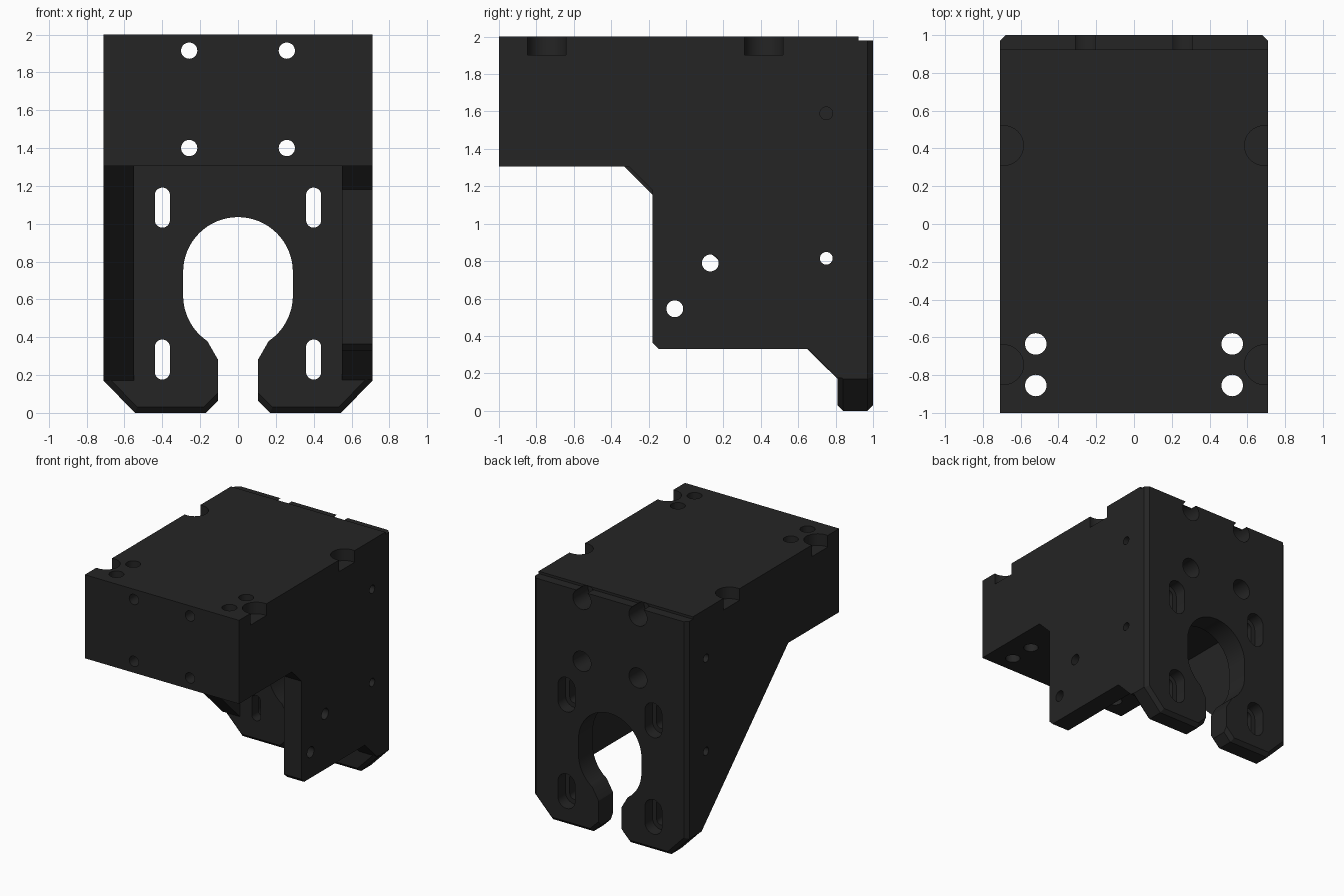
import bpy, bmesh, math
from mathutils import Matrix, Vector

if "Cube" in bpy.data.objects:
    bpy.data.objects.remove(bpy.data.objects["Cube"])

black = bpy.data.materials.new("matte black")
black.diffuse_color = (0.018, 0.018, 0.018, 1)
black.use_nodes = True
black.node_tree.nodes["Principled BSDF"].inputs["Base Color"].default_value = black.diffuse_color


def finish(bm, name):
    bmesh.ops.recalc_face_normals(bm, faces=bm.faces[:])
    me = bpy.data.meshes.new(name)
    bm.to_mesh(me)
    bm.free()
    me.materials.append(black)
    ob = bpy.data.objects.new(name, me)
    bpy.context.collection.objects.link(ob)
    return ob


def prism(name, pts, axis, a, b, bevel=None):
    """Extrude a 2D outline along an axis from a to b."""
    place = {"x": lambda u, v: (a, u, v),
             "y": lambda u, v: (u, a, v),
             "z": lambda u, v: (u, v, a)}[axis]
    direction = {"x": (1, 0, 0), "y": (0, 1, 0), "z": (0, 0, 1)}[axis]
    bm = bmesh.new()
    face = bm.faces.new([bm.verts.new(place(u, v)) for u, v in pts])
    ext = bmesh.ops.extrude_face_region(bm, geom=[face])
    moved = [g for g in ext["geom"] if isinstance(g, bmesh.types.BMVert)]
    bmesh.ops.translate(bm, verts=moved, vec=Vector(direction) * (b - a))
    bmesh.ops.recalc_face_normals(bm, faces=bm.faces[:])
    if bevel:
        # chamfer the low rim edges on both ends
        rim = [e for e in bm.edges
               if abs(e.verts[0].co.y - e.verts[1].co.y) < 1e-5
               and (e.verts[0].co.z + e.verts[1].co.z) / 2 < 0.1]
        bmesh.ops.bevel(bm, geom=rim, offset=bevel, segments=1, affect="EDGES")
    return finish(bm, name)


def rect(u0, u1, v0, v1):
    return [(u0, v0), (u1, v0), (u1, v1), (u0, v1)]


def arc(cu, cv, r, a0, a1, n):
    return [(cu + r * math.cos(math.radians(a0 + (a1 - a0) * i / n)),
             cv + r * math.sin(math.radians(a0 + (a1 - a0) * i / n)))
            for i in range(n + 1)]


def circle(cu, cv, r):
    return arc(cu, cv, r, 0, 360, 32)[:-1]


def slot(cu, cv, r, half):
    return arc(cu, cv + half, r, 0, 180, 16) + arc(cu, cv - half, r, 180, 360, 16)


def boolean(target, tool, operation):
    mod = target.modifiers.new("bool", "BOOLEAN")
    mod.operation = operation
    mod.solver = "EXACT"
    mod.object = tool
    bpy.context.view_layer.objects.active = target
    bpy.ops.object.modifier_apply(modifier=mod.name)
    bpy.data.objects.remove(tool, do_unlink=True)


# top block
body = prism("mounting_bracket", rect(-1, 1, 1.305, 2), "x", -0.71, 0.71)

# back plate with keyhole opening
half = arc(0, 0.745, 0.29, 90, 0, 16) + arc(0, 0.62, 0.29, 0, -56, 12)
half += [(0.105, 0.28), (0.105, 0.065), (0.17, 0), (0.545, 0), (0.71, 0.17), (0.71, 1.6)]
outline = half + [(-x, z) for x, z in reversed(half[1:])]
plate = prism("back_plate", outline, "y", 0.81, 1, bevel=0.03)
boolean(body, plate, "UNION")

# stepped cheek on the right
cheek = [(-0.305, 1.305), (-0.18, 1.18), (-0.18, 0.365), (-0.145, 0.33), (0.655, 0.33),
         (0.81, 0.175), (0.9, 0.175), (0.9, 1.5), (-0.305, 1.5)]
boolean(body, prism("right_cheek", cheek, "x", 0.55, 0.71), "UNION")

# triangular gusset on the left
gusset = [(-0.33, 1.305), (0.81, 0.17), (0.9, 0.17), (0.9, 1.5), (-0.33, 1.5)]
boolean(body, prism("left_gusset", gusset, "x", -0.71, -0.55), "UNION")

cuts = []
# step along the top rear edge
cuts.append((rect(0.923, 1.1, 1.98, 2.1), "x", -0.8, 0.8))
for s in (-1, 1):
    # rear vertical chamfers
    cuts.append(([(s * 0.68, 1), (s * 0.71, 0.97), (s * 0.75, 0.93), (s * 0.75, 1.04),
                  (s * 0.64, 1.04)], "z", -0.1, 2.1))
    # side bolt pockets and vertical through holes
    for y in (0.415, -0.745):
        cuts.append((circle(s * 0.69, y, 0.105), "z", 1.903, 2.1))
    for y in (-0.635, -0.855):
        cuts.append((circle(s * 0.52, y, 0.057), "z", 1.2, 2.1))
    # long bolt holes with rear counterbores
    for z in (1.4, 1.915):
        cuts.append((circle(s * 0.258, z, 0.043), "y", -1.1, 1.1))
        cuts.append((circle(s * 0.258, z, 0.083), "y", 0.8, 1.12))
    # motor slots with rear recesses
    for z in (1.085, 0.282):
        cuts.append((slot(s * 0.4, z, 0.04, 0.066), "y", 0.7, 1.1))
        cuts.append((slot(s * 0.4, z, 0.078, 0.066), "y", 0.9, 1.12))
    # small side holes
    for z in (1.59, 0.815):
        a, b = sorted((s * 0.5, s * 0.8))
        cuts.append((circle(0.75, z, 0.034), "x", a, b))
# right cheek holes
for y, z in ((0.13, 0.79), (-0.06, 0.545)):
    cuts.append((circle(y, z, 0.045), "x", 0.5, 0.8))

for pts, axis, a, b in cuts:
    boolean(body, prism("cutter", pts, axis, a, b), "DIFFERENCE")

bpy.ops.object.select_all(action="DESELECT")
body.select_set(True)
bpy.context.view_layer.objects.active = body
bpy.ops.object.shade_smooth_by_angle(angle=math.radians(25))
